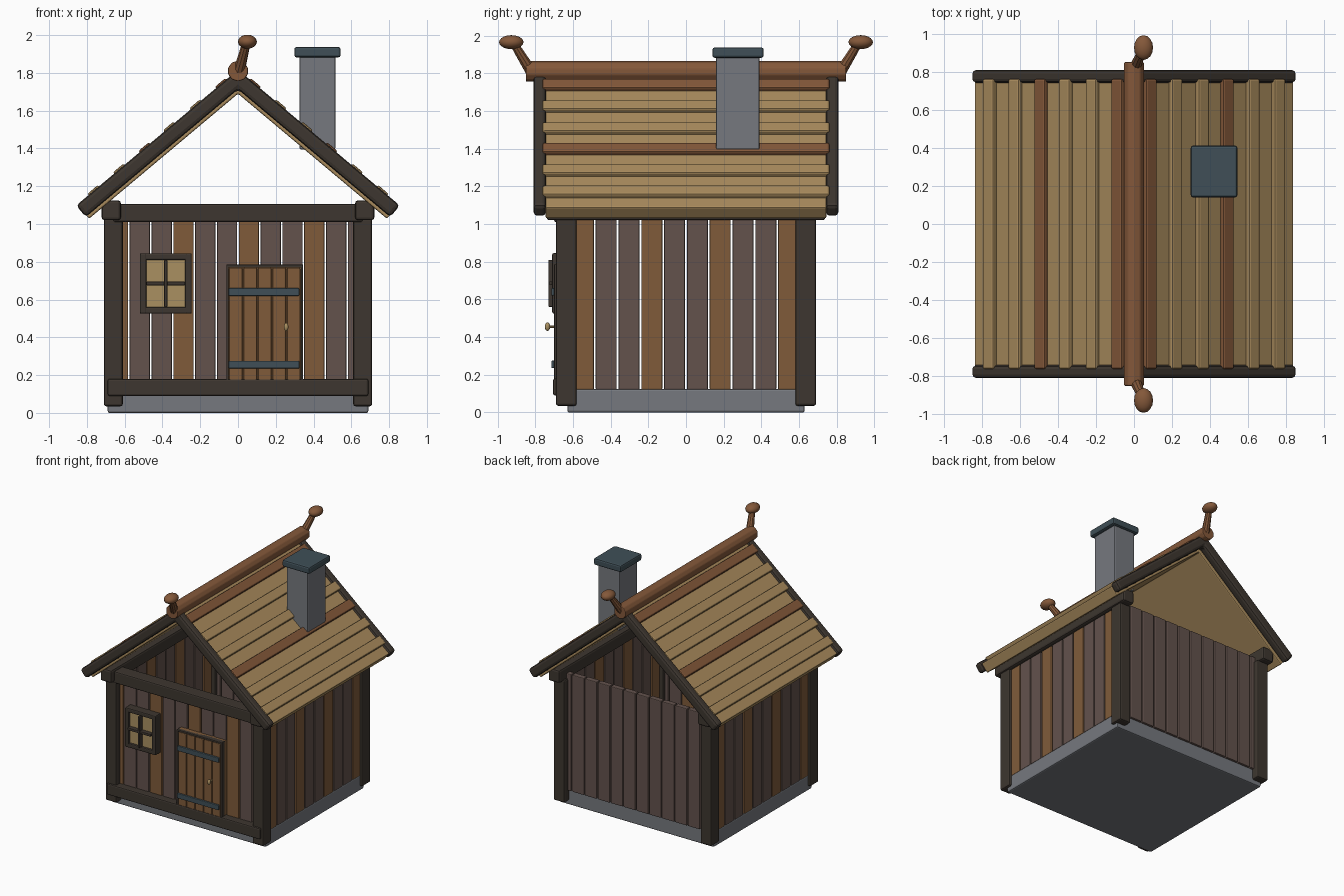
import bpy, bmesh, math
from mathutils import Vector, Matrix

if "Cube" in bpy.data.objects:
    bpy.data.objects.remove(bpy.data.objects["Cube"])

SLOPE = math.radians(40)
SIN, COS, TAN = math.sin(SLOPE), math.cos(SLOPE), math.tan(SLOPE)


def material(name, rgb):
    m = bpy.data.materials.new(name)
    m.diffuse_color = (*rgb, 1)
    m.use_nodes = True
    m.node_tree.nodes["Principled BSDF"].inputs["Base Color"].default_value = m.diffuse_color
    return m


PLANK = material("weathered plank", (0.125, 0.085, 0.073))
BROWN = material("warm plank", (0.215, 0.105, 0.042))
DARK = material("dark timber", (0.047, 0.037, 0.029))
TAN_M = material("straw roof", (0.40, 0.26, 0.11))
RIDGE = material("ridge wood", (0.23, 0.098, 0.042))
STONE = material("grey stone", (0.18, 0.19, 0.21))
SLATE = material("slate metal", (0.05, 0.078, 0.095))
PANE = material("lit pane", (0.40, 0.28, 0.12))


def finish(name, bm, mat, bevel=0.0, smooth=False):
    bmesh.ops.recalc_face_normals(bm, faces=bm.faces)
    me = bpy.data.meshes.new(name)
    bm.to_mesh(me)
    bm.free()
    me.materials.append(mat)
    ob = bpy.data.objects.new(name, me)
    bpy.context.collection.objects.link(ob)
    if smooth:
        for p in me.polygons:
            p.use_smooth = True
    if bevel:
        b = ob.modifiers.new("bevel", 'BEVEL')
        b.width, b.segments, b.limit_method = bevel, 2, 'ANGLE'
    return ob


def box(name, x, y, z, mat, bevel=0.008):
    """Box from (low, high) ranges on each axis."""
    bm = bmesh.new()
    size = [r[1] - r[0] for r in (x, y, z)]
    mid = [(r[1] + r[0]) / 2 for r in (x, y, z)]
    bmesh.ops.create_cube(bm, size=1)
    bmesh.ops.scale(bm, vec=size, verts=bm.verts)
    bmesh.ops.translate(bm, vec=mid, verts=bm.verts)
    return finish(name, bm, mat, bevel)


def chevron(name, top, thick, x_end, y, mat, bevel):
    """Gable-shaped profile extruded along y."""
    right = [(x_end, top - TAN * x_end),
             (x_end - thick * SIN, top - TAN * x_end - thick * COS)]
    left = [(-px, pz) for px, pz in reversed(right)]
    profile = [(0, top)] + right + [(0, top - thick / COS)] + left
    bm = bmesh.new()
    face = bm.faces.new([bm.verts.new((px, y[0], pz)) for px, pz in profile])
    new = bmesh.ops.extrude_face_region(bm, geom=[face])["geom"]
    bmesh.ops.translate(bm, vec=(0, y[1] - y[0], 0),
                        verts=[v for v in new if isinstance(v, bmesh.types.BMVert)])
    return finish(name, bm, mat, bevel)


def rod(name, a, b, r1, r2, sides, mat, bevel=0.0):
    a, b = Vector(a), Vector(b)
    bm = bmesh.new()
    rot = (b - a).to_track_quat('Z', 'Y').to_matrix().to_4x4()
    bmesh.ops.create_cone(bm, cap_ends=True, segments=sides, radius1=r1, radius2=r2,
                          depth=(b - a).length, matrix=Matrix.Translation((a + b) / 2) @ rot)
    return finish(name, bm, mat, bevel)


def ball(name, pos, radii, mat):
    bm = bmesh.new()
    bmesh.ops.create_uvsphere(bm, u_segments=16, v_segments=10, radius=1)
    bmesh.ops.scale(bm, vec=radii, verts=bm.verts)
    bmesh.ops.translate(bm, vec=pos, verts=bm.verts)
    return finish(name, bm, mat, smooth=True)


# Foundation
box("foundation", (-0.69, 0.69), (-0.63, 0.63), (0, 0.125), STONE, 0.01)

# Front and back walls, planks with narrow gaps
pitch = 1.386 / 12
for i in range(12):
    x0 = -0.693 + i * pitch
    span = (x0 + 0.004, x0 + pitch - 0.004)
    box("front_plank", span, (-0.645, -0.60), (0.12, 1.07), BROWN if i % 3 == 0 else PLANK, 0.006)
    box("back_plank", span, (0.60, 0.645), (0.12, 1.07), PLANK, 0.006)

# Side walls, corner posts and wall plates
for s, side in ((-1, "left"), (1, "right")):
    def span_x(a, b):
        return tuple(sorted((s * a, s * b)))
    for i in range(10):
        y0 = -0.605 + i * 0.121
        box(side + "_plank", span_x(0.645, 0.69), (y0 + 0.005, y0 + 0.116), (0.12, 1.06),
            BROWN if i % 3 == 0 else PLANK, 0.006)
    for e, end in ((-1, "front"), (1, "back")):
        box(end + "_post", span_x(0.61, 0.71), tuple(sorted((e * 0.58, e * 0.69))),
            (0.035, 1.03), DARK, 0.012)
    box(side + "_wall_plate", span_x(0.62, 0.722), (-0.74, 0.74), (1.02, 1.125), DARK, 0.015)

# Front beams
box("front_top_beam", (-0.66, 0.66), (-0.70, -0.59), (1.01, 1.105), DARK, 0.01)
box("front_sill_beam", (-0.69, 0.69), (-0.705, -0.60), (0.09, 0.18), DARK, 0.01)

# Door with planks, straps and knob
box("door_back", (-0.062, 0.345), (-0.685, -0.63), (0.13, 0.785), BROWN, 0.008)
for x in ((-0.062, -0.05), (0.333, 0.345)):
    box("door_side_trim", x, (-0.70, -0.66), (0.13, 0.785), DARK, 0.003)
box("door_top_trim", (-0.062, 0.345), (-0.70, -0.66), (0.77, 0.785), DARK, 0.003)
for i in range(5):
    x0 = -0.05 + i * 0.0766
    box("door_plank", (x0 + 0.003, x0 + 0.0736), (-0.70, -0.67), (0.14, 0.768), BROWN, 0.006)
for z in (0.235, 0.62):
    box("door_strap", (-0.05, 0.325), (-0.715, -0.69), (z, z + 0.04), SLATE, 0.005)
ball("door_knob", (0.255, -0.735, 0.455), (0.012, 0.014, 0.022), PANE)
rod("knob_stem", (0.255, -0.69, 0.455), (0.255, -0.73, 0.455), 0.006, 0.006, 8, PANE)

# Window
box("window_pane", (-0.49, -0.275), (-0.69, -0.635), (0.555, 0.815), PANE, 0)
for x in ((-0.52, -0.485), (-0.28, -0.245)):
    box("window_jamb", x, (-0.71, -0.63), (0.525, 0.845), DARK)
for z in ((0.525, 0.56), (0.81, 0.845)):
    box("window_rail", (-0.515, -0.25), (-0.708, -0.63), z, DARK)
box("window_mullion", (-0.391, -0.374), (-0.73, -0.68), (0.56, 0.81), DARK, 0.004)
box("window_crossbar", (-0.485, -0.28), (-0.725, -0.68), (0.675, 0.695), DARK, 0.004)

# Roof sheet and gable trim
chevron("roof", 1.794, 0.08, 0.84, (-0.745, 0.745), TAN_M, 0.008)
chevron("front_gable_trim", 1.817, 0.08, 0.857, (-0.81, -0.742), DARK, 0.02)
chevron("back_gable_trim", 1.817, 0.08, 0.857, (0.742, 0.81), DARK, 0.02)

# Roof battens on both slopes
for s in (-1, 1):
    for x, mat in ((0.08, RIDGE), (0.215, TAN_M), (0.355, TAN_M),
                   (0.485, RIDGE), (0.62, TAN_M), (0.755, TAN_M)):
        b = box("roof_batten", (-0.037, 0.037), (-0.762, 0.762), (-0.022, 0.022), mat, 0.01)
        b.location = (s * x, 0, 1.80 - TAN * x)
        b.rotation_euler = (0, s * SLOPE, 0)

# Ridge pole with leaning finials
rod("ridge_pole", (0, -0.85, 1.81), (0, 0.85, 1.81), 0.055, 0.055, 10, RIDGE, 0.006)
for e in (-1, 1):
    rod("finial_stem", (0, e * 0.81, 1.79), (0.045, e * 0.915, 1.96), 0.032, 0.022, 10, RIDGE)
    ball("finial_knob", (0.05, e * 0.927, 1.965), (0.05, 0.065, 0.037), RIDGE)

# Chimney
box("chimney", (0.325, 0.515), (0.16, 0.39), (1.395, 1.895), STONE, 0.008)
box("chimney_cap", (0.298, 0.543), (0.14, 0.412), (1.882, 1.937), SLATE, 0.012)
